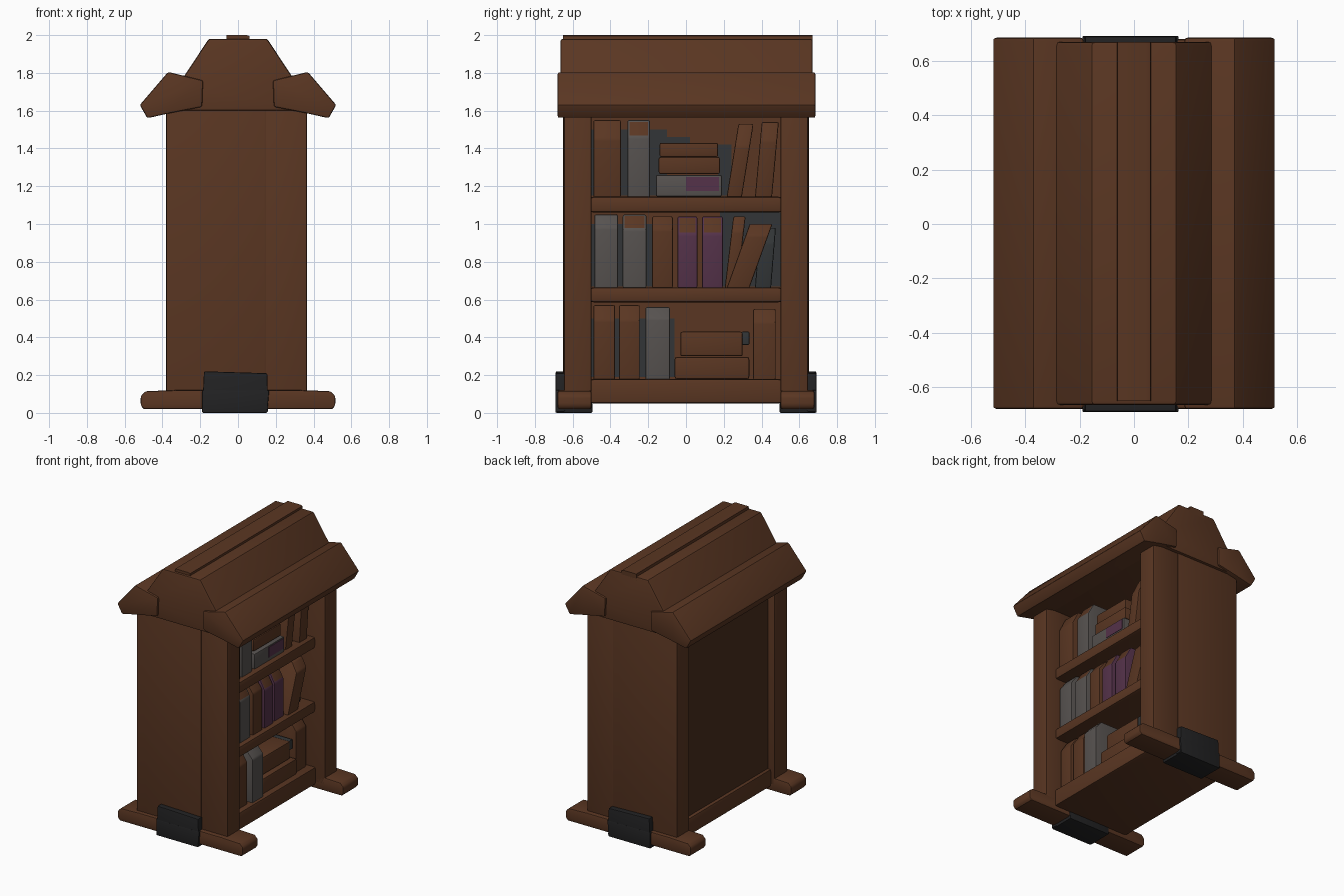
import bpy, bmesh, math
from mathutils import Vector


def material(name, r, g, b):
    m = bpy.data.materials.new(name)
    m.diffuse_color = (r, g, b, 1)
    return m


BROWN = material("warm brown wood", 0.102, 0.037, 0.016)
DARK = material("dark brown wood", 0.066, 0.026, 0.012)
BLACK = material("black iron", 0.016, 0.016, 0.017)
GREY = material("grey cover", 0.095, 0.085, 0.08)
SLATE = material("dark slate", 0.032, 0.036, 0.038)
PURPLE = material("purple cover", 0.09, 0.032, 0.068)


def prism(name, pts, axis, a, b, mat, bevel=0.0, lean=0.0, slope_mat=None):
    """Extrude a 2D outline along x or y from a to b; lean shears y with height."""
    bm = bmesh.new()
    z0 = min(p[1] for p in pts)

    def place(u, v, t):
        p = Vector((t, u, v)) if axis == "x" else Vector((u, t, v))
        p.y += lean * (v - z0)
        return bm.verts.new(p)

    lo = [place(u, v, a) for u, v in pts]
    hi = [place(u, v, b) for u, v in pts]
    n = len(pts)
    bm.faces.new(lo)
    bm.faces.new(hi[::-1])
    for i in range(n):
        j = (i + 1) % n
        bm.faces.new((lo[j], lo[i], hi[i], hi[j]))
    bmesh.ops.recalc_face_normals(bm, faces=bm.faces[:])
    if slope_mat:  # the slanted top and the top get the second colour
        for f in bm.faces:
            f.material_index = 1 if f.normal.z > 0.3 else 0
    if bevel:
        bmesh.ops.bevel(bm, geom=bm.edges[:], offset=bevel, segments=2,
                        profile=0.6, affect='EDGES', clamp_overlap=True)
    bmesh.ops.recalc_face_normals(bm, faces=bm.faces[:])
    me = bpy.data.meshes.new(name)
    bm.to_mesh(me)
    bm.free()
    me.materials.append(mat)
    if slope_mat:
        me.materials.append(slope_mat)
    for p in me.polygons:
        p.use_smooth = True
    me.set_sharp_from_angle(angle=math.radians(35))
    ob = bpy.data.objects.new(name, me)
    bpy.context.collection.objects.link(ob)
    return ob


def box(name, x, y, z, mat, bevel=0.0, lean=0.0):
    y = sorted(y)
    return prism(name, [(y[0], z[0]), (y[1], z[0]), (y[1], z[1]), (y[0], z[1])],
                 "x", x[0], x[1], mat, bevel, lean)


# End walls, feet and iron brackets, the same at both ends
for s, side in ((-1, "front"), (1, "rear")):
    box(side + "_end_wall", (-0.38, 0.15), (s * 0.50, s * 0.65), (0.06, 1.64), BROWN, 0.012)
    box(side + "_end_plank", (0.145, 0.365), (s * 0.50, s * 0.645), (0.06, 1.64), BROWN, 0.012)
    foot = [(-0.50, 0.02), (0.50, 0.02), (0.515, 0.04), (0.515, 0.09), (0.49, 0.115),
            (0.34, 0.12), (-0.34, 0.12), (-0.49, 0.115), (-0.515, 0.09), (-0.515, 0.04)]
    ya, yb = sorted((s * 0.50, s * 0.68))
    prism(side + "_foot", foot, "y", ya, yb, BROWN, 0.012)
    ya, yb = sorted((s * 0.495, s * 0.692))
    wrap = [(-0.19, 0.0), (0.155, 0.0), (0.165, 0.12), (-0.19, 0.12)]
    prism(side + "_bracket_wrap", wrap, "y", ya, yb, BLACK, 0.008)
    ya, yb = sorted((s * 0.64, s * 0.69))
    plate = [(-0.19, 0.005), (0.16, 0.005), (0.155, 0.21), (-0.18, 0.22)]
    prism(side + "_bracket_plate", plate, "y", ya, yb, BLACK, 0.008)

# Back board, inner lining and shelves
box("back_board", (-0.325, -0.25), (-0.51, 0.51), (0.06, 1.64), DARK)
box("inner_back", (-0.26, -0.03), (-0.51, 0.51), (0.10, 1.62), BROWN)
box("bottom_board", (-0.35, 0.29), (-0.51, 0.51), (0.05, 0.18), BROWN, 0.02)
for i, (za, zb) in enumerate(((0.585, 0.665), (1.06, 1.145))):
    box("shelf_%d" % (i + 1), (-0.1, 0.285), (-0.51, 0.51), (za, zb), BROWN, 0.022)

# Dark patches on the back wall beside and above the books
for i, (ya, yb, za, zb) in enumerate(((0.18, 0.5, 0.67, 1.06), (-0.11, 0.02, 1.40, 1.46),
                                      (0.17, 0.24, 1.15, 1.42), (-0.5, -0.1, 1.15, 1.50),
                                      (-0.5, -0.17, 0.67, 1.0), (-0.5, -0.06, 0.19, 0.5))):
    box("dark_back_patch_%d" % (i + 1), (-0.035, -0.025), (ya, yb), (za, zb), SLATE)

# Standing books: y from, y to, bottom, spine top, top, front x, lean, cover, top colour
standing = [
    (-0.49, -0.345, 1.14, 1.45, 1.55, 0.26, 0.0, BROWN, BROWN),
    (-0.31, -0.19, 1.14, 1.46, 1.55, 0.25, 0.0, GREY, BROWN),
    (0.215, 0.295, 1.14, 1.41, 1.53, 0.24, 0.16, BROWN, BROWN),
    (0.365, 0.455, 1.14, 1.44, 1.54, 0.25, 0.09, BROWN, BROWN),
    (-0.485, -0.36, 0.66, 0.98, 1.05, 0.26, 0.0, GREY, GREY),
    (-0.335, -0.21, 0.66, 0.97, 1.05, 0.25, 0.0, GREY, BROWN),
    (-0.18, -0.07, 0.66, 0.97, 1.04, 0.25, 0.0, BROWN, BROWN),
    (-0.045, 0.06, 0.66, 0.945, 1.04, 0.25, 0.0, PURPLE, BROWN),
    (0.085, 0.195, 0.66, 0.945, 1.04, 0.24, 0.0, PURPLE, BROWN),
    (0.205, 0.27, 0.66, 0.96, 1.04, 0.12, 0.12, BROWN, BROWN),
    (0.215, 0.335, 0.66, 0.94, 1.00, 0.26, 0.36, BROWN, BROWN),
    (0.365, 0.45, 0.66, 0.90, 0.98, 0.20, 0.08, SLATE, SLATE),
    (-0.49, -0.375, 0.175, 0.49, 0.57, 0.25, 0.0, BROWN, BROWN),
    (-0.355, -0.245, 0.175, 0.49, 0.57, 0.25, 0.0, BROWN, BROWN),
    (-0.215, -0.085, 0.175, 0.50, 0.56, 0.27, 0.0, GREY, GREY),
    (0.355, 0.475, 0.175, 0.48, 0.55, 0.23, 0.0, BROWN, BROWN),
]
for i, (ya, yb, zb, zs, zt, xf, lean, cover, top) in enumerate(standing):
    outline = [(-0.04, zb), (xf, zb), (xf, zs), (xf - 0.05, zt), (-0.04, zt)]
    prism("standing_book_%d" % (i + 1), outline, "y", ya, yb, cover, 0.01, lean, top)

# Lying books
lying = [
    (-0.16, 0.19, 1.145, 1.26, 0.25, GREY), (-0.145, 0.18, 1.265, 1.355, 0.23, BROWN),
    (-0.14, 0.17, 1.355, 1.43, 0.22, BROWN),
    (-0.06, 0.335, 0.18, 0.295, 0.25, BROWN), (-0.03, 0.30, 0.30, 0.43, 0.22, BROWN),
]
for i, (ya, yb, za, zb, xf, cover) in enumerate(lying):
    box("lying_book_%d" % (i + 1), (-0.04, xf), (ya, yb), (za, zb), cover, 0.012)
box("lying_book_purple_patch", (0.245, 0.253), (0.0, 0.175), (1.175, 1.25), PURPLE)
box("lower_book_dark_end", (0.0, 0.215), (0.295, 0.335), (0.36, 0.43), SLATE, 0.006)

# Roof: gable core, ridge cap and two heavy eave planks
gable = [(-0.37, 1.60), (0.37, 1.60), (0.32, 1.73), (0.155, 1.98), (-0.155, 1.98), (-0.32, 1.73)]
prism("roof_core", gable, "y", -0.665, 0.67, BROWN, 0.014)
prism("ridge_cap", [(-0.065, 1.95), (0.065, 1.95), (0.06, 1.995), (0.045, 2.0), (-0.06, 2.0)],
      "y", -0.65, 0.67, BROWN)
for s, side in ((-1, "left"), (1, "right")):
    eave = [(0.19, 1.62), (0.37, 1.585), (0.48, 1.56), (0.52, 1.63), (0.37, 1.805), (0.185, 1.76)]
    prism(side + "_eave", [(s * x, z) for x, z in eave], "y", -0.68, 0.685, BROWN, 0.012)
